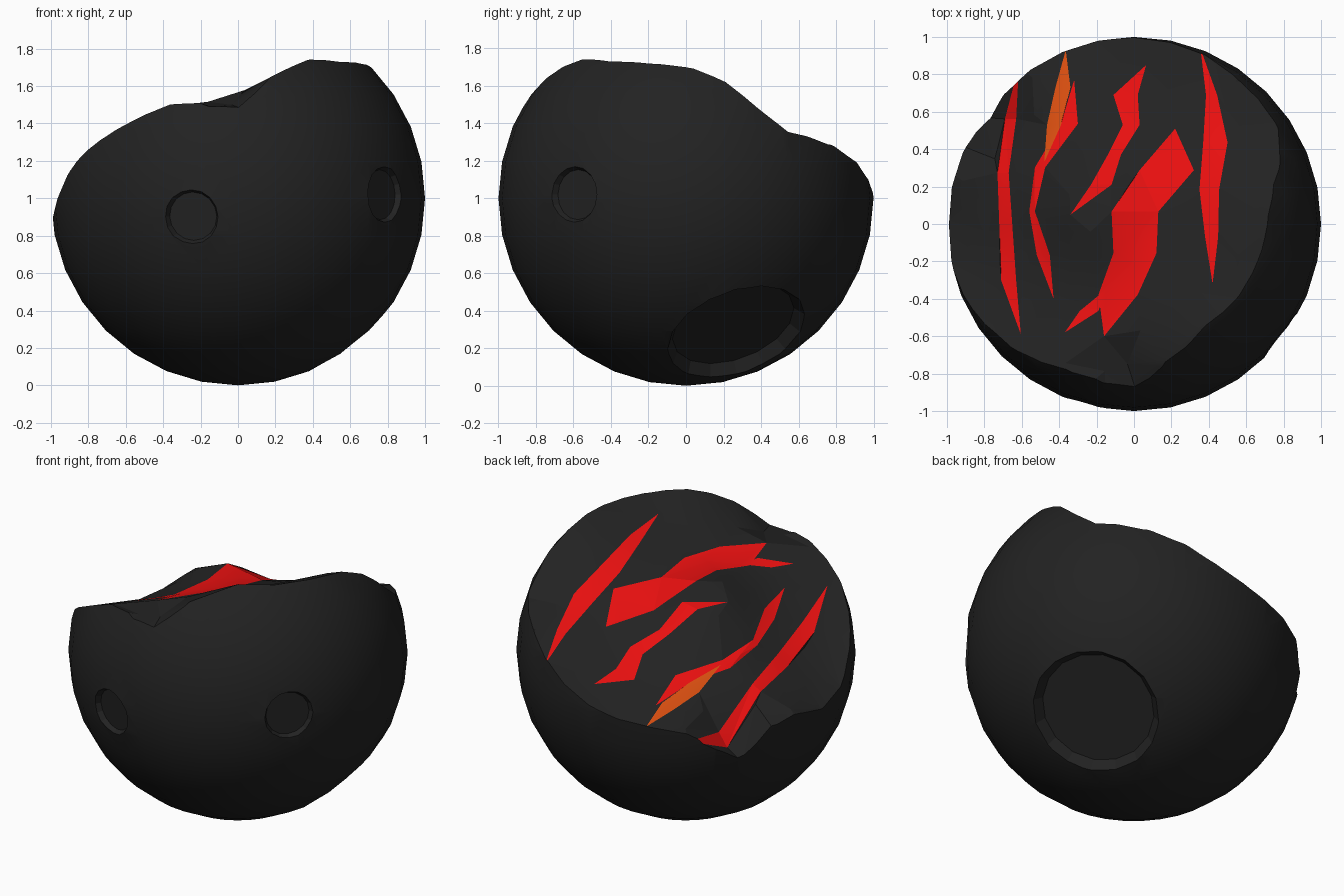
import bpy, bmesh, math, random
from mathutils import Vector
from mathutils.geometry import delaunay_2d_cdt

if "Cube" in bpy.data.objects:
    bpy.data.objects.remove(bpy.data.objects["Cube"])

random.seed(4)


def material(name, rgb):
    m = bpy.data.materials.new(name)
    m.diffuse_color = (*rgb, 1)
    m.use_nodes = True
    m.node_tree.nodes["Principled BSDF"].inputs["Base Color"].default_value = m.diffuse_color
    return m


MATS = [material("dark_rock", (.016, .016, .016)),
        material("lava_red", (.8, .005, .005)),
        material("lava_orange", (.68, .075, .005))]

# humps and chips on the sloping break: x, y, height, spread
BUMPS = [(-.22, .08, .2, .2), (-.76, .6, -.26, .13), (.8, .58, -.17, .2), (.1, .95, -.08, .35),
         (-1, -.1, -.18, .22), (0, -.93, -.27, .14), (.7, .1, .06, .25), (.37, -.6, .05, .15)]


def height(x, y):
    z = 1.4 + .35 * x - .3 * y
    for bx, by, amount, spread in BUMPS:
        z += amount * math.exp(-((x - bx) ** 2 + (y - by) ** 2) / (2 * spread ** 2))
    return z


# lava streaks: material, first y, last y, then x of the tip, left/right pairs, tip
STREAKS = [
    (1, -.59, .85, -.605, (-.71, -.63), (-.72, -.65), (-.73, -.67), (-.69, -.63), -.615),
    (1, -.4, .77, -.43, (-.52, -.45), (-.56, -.53), (-.53, -.475), (-.39, -.3), -.32),
    (2, .33, .93, -.48, (-.465, -.39), (-.42, -.34), -.365),
    (1, .05, .85, -.34, (-.23, -.12), (-.14, -.07), (-.06, .03), (-.11, .02), .065),
    (1, -.6, .51, -.16, (-.19, .02), (-.11, .12), (-.12, .13), (.03, .32), .22),
    (1, -.58, -.35, -.37, (-.29, -.19), -.15),
    (1, -.32, .94, .42, (.38, .45), (.35, .455), (.37, .5), (.385, .445), .355),
]


def outline(y0, y1, *xs):
    rows = len(xs) - 1
    ys = [y0 + (y1 - y0) * i / rows for i in range(rows + 1)]
    inner = list(zip(xs[1:-1], ys[1:-1]))
    return ([Vector((xs[0], y0))] + [Vector((p[1], y)) for p, y in inner]
            + [Vector((xs[-1], y1))] + [Vector((p[0], y)) for p, y in reversed(inner)])


def activate(ob):
    bpy.ops.object.select_all(action='DESELECT')
    ob.select_set(True)
    bpy.context.view_layer.objects.active = ob


def cut(ob, tool, mode):
    mod = ob.modifiers.new("cut", 'BOOLEAN')
    mod.operation, mod.object, mod.solver = mode, tool, 'EXACT'
    activate(ob)
    bpy.ops.object.modifier_apply(modifier=mod.name)
    bpy.data.objects.remove(tool)


def add_object(name, bm):
    me = bpy.data.meshes.new(name)
    bm.to_mesh(me)
    bm.free()
    for m in MATS:
        me.materials.append(m)
    ob = bpy.data.objects.new(name, me)
    bpy.context.collection.objects.link(ob)
    return ob


# broken face: jittered grid of points plus the lava outlines, triangulated
STEP, N = .19, 7
flat = []
for i in range(-N, N + 1):
    for j in range(-N, N + 1):
        wob = .045 if max(abs(i), abs(j)) < N else 0
        flat.append(Vector((i * STEP + random.uniform(-wob, wob),
                            j * STEP + random.uniform(-wob, wob))))
polys = []
outlines = [outline(*s[1:]) for s in STREAKS]
# drop grid points that crowd the lava edges
flat = [p for p in flat if all((p - q).length > .06 for o in outlines for q in o)]
for o in outlines:
    polys.append(list(range(len(flat), len(flat) + len(o))))
    flat = flat + o
v, e, f, ov, oe, of = delaunay_2d_cdt(flat, [], polys, 0, 1e-4)

bm = bmesh.new()
top = [bm.verts.new((p.x, p.y, height(p.x, p.y))) for p in v]
for tri, src in zip(f, of):
    face = bm.faces.new([top[i] for i in tri])
    face.material_index = max([STREAKS[s][0] for s in src], default=0)
# close it downwards into a solid
border = [ed for ed in bm.edges if ed.is_boundary]
ext = bmesh.ops.extrude_edge_only(bm, edges=border)["geom"]
for g in ext:
    if isinstance(g, bmesh.types.BMVert):
        g.co.z = -.5
bmesh.ops.holes_fill(bm, edges=[g for g in ext if isinstance(g, bmesh.types.BMEdge)
                                and g.is_boundary], sides=0)
bmesh.ops.recalc_face_normals(bm, faces=bm.faces)
broken = add_object("broken_face_cutter", bm)

# rock ball
bm = bmesh.new()
bmesh.ops.create_uvsphere(bm, u_segments=32, v_segments=16, radius=1)
bmesh.ops.translate(bm, verts=bm.verts, vec=(0, 0, 1))
ball = add_object("broken_rock_ball", bm)
cut(ball, broken, 'INTERSECT')

# craters: direction, radius, depth
for d, r, depth in [((-.25, -.96, -.1), .148, .035), ((.79, -.6, .02), .152, .035),
                    ((.56, .29, -.77), .385, .06)]:
    d = Vector(d).normalized()
    plane = math.sqrt(1 - r * r)
    bm = bmesh.new()
    h = depth + .2
    slope = .12 * r / depth
    bmesh.ops.create_cone(bm, cap_ends=True, segments=16, radius1=r * .88,
                          radius2=r + slope * .2, depth=h)
    bmesh.ops.translate(bm, verts=bm.verts, vec=(0, 0, plane - depth + h / 2))
    bmesh.ops.rotate(bm, verts=bm.verts, matrix=d.to_track_quat('Z', 'Y').to_matrix())
    bmesh.ops.translate(bm, verts=bm.verts, vec=(0, 0, 1))
    cut(ball, add_object("crater_cutter", bm), 'DIFFERENCE')

activate(ball)
bpy.ops.object.shade_smooth_by_angle(angle=math.radians(15))
